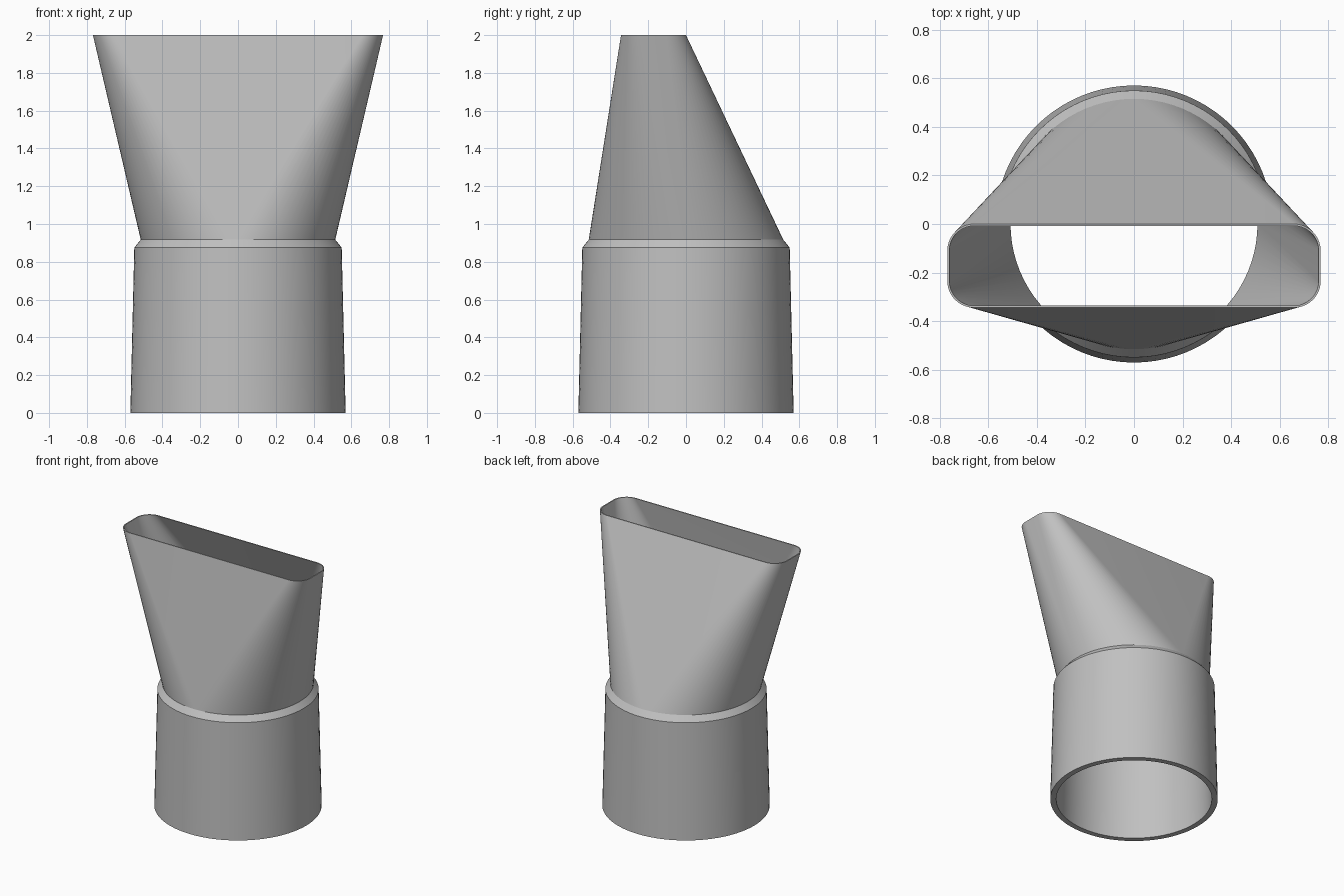
import bpy
import bmesh
from math import cos, sin, pi, radians

cube = bpy.data.objects.get("Cube")
if cube:
    bpy.data.objects.remove(cube, do_unlink=True)

STEPS = 20             # segments per quarter turn
SLOT_Y = -0.172        # the slot sits forward of the round axis


def ring(z, radius, half_x=0.0, half_y=0.0, cy=0.0):
    """Rounded rectangle made of four corner arcs; a circle when both halves are zero."""
    points = []
    for quarter, (sx, sy) in enumerate([(1, 1), (-1, 1), (-1, -1), (1, -1)]):
        for i in range(STEPS + 1):
            a = (quarter + i / STEPS) * pi / 2
            points.append((sx * half_x + radius * cos(a),
                           cy + sy * half_y + radius * sin(a), z))
    return points


def loft(name, rings, material):
    """Skin the rings in a closed loop, giving a hollow shell with rims."""
    bm = bmesh.new()
    loops = [[bm.verts.new(p) for p in r] for r in rings]
    for lower, upper in zip(loops, loops[1:] + loops[:1]):
        for i in range(len(lower)):
            j = (i + 1) % len(lower)
            bm.faces.new((lower[i], lower[j], upper[j], upper[i]))
    # Collapse the doubled quarter points so flat walls become triangles
    bmesh.ops.remove_doubles(bm, verts=bm.verts, dist=0.0001)
    bmesh.ops.recalc_face_normals(bm, faces=bm.faces)
    mesh = bpy.data.meshes.new(name)
    bm.to_mesh(mesh)
    bm.free()
    mesh.materials.append(material)
    obj = bpy.data.objects.new(name, mesh)
    bpy.context.collection.objects.link(obj)
    return obj


grey = bpy.data.materials.new("plain_grey")
grey.use_nodes = True
grey.diffuse_color = (0.53, 0.53, 0.53, 1)
grey.node_tree.nodes["Principled BSDF"].inputs["Base Color"].default_value = grey.diffuse_color

# Tapered round socket, chamfered shoulder, and neck widening to a flat slot
nozzle = loft("hose_nozzle", [
    ring(0.0, 0.57),                                # socket outside
    ring(0.875, 0.549),
    ring(0.917, 0.515),                             # shoulder
    ring(2.0, 0.11, 0.658, 0.062, SLOT_Y),          # slot outside
    ring(2.0, 0.102, 0.658, 0.062, SLOT_Y),         # slot inside
    ring(0.917, 0.508),
    ring(0.0, 0.53),                                # socket inside
], grey)

bpy.ops.object.select_all(action='DESELECT')
nozzle.select_set(True)
bpy.context.view_layer.objects.active = nozzle
bpy.ops.object.shade_smooth_by_angle(angle=radians(12))
